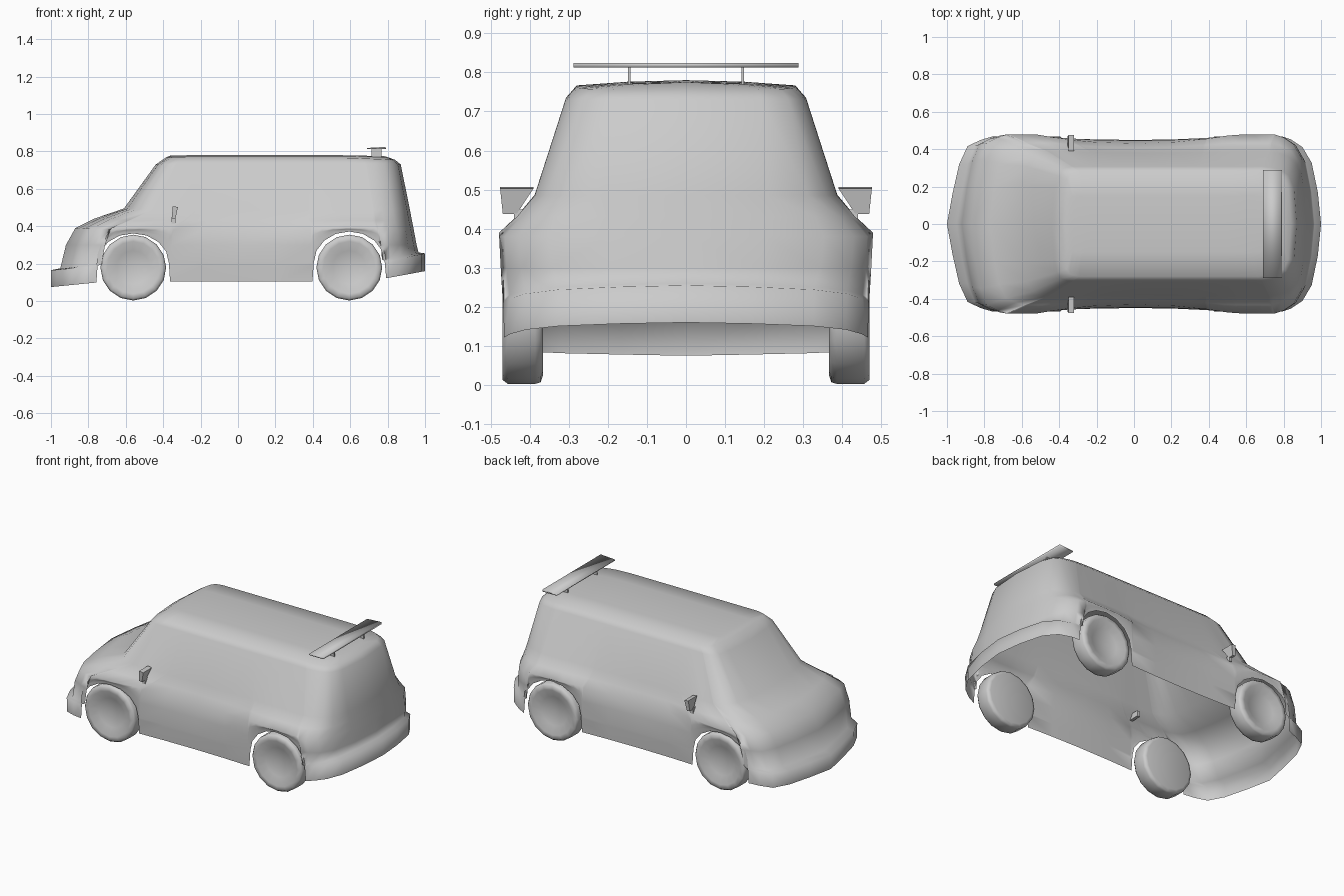
import bpy, bmesh, math
from mathutils import Matrix, Vector

if "Cube" in bpy.data.objects:
    bpy.data.objects.remove(bpy.data.objects["Cube"])

grey = bpy.data.materials.new("plain_grey")
GREY = (0.6, 0.6, 0.6, 1)
grey.diffuse_color = GREY
grey.use_nodes = True
grey.node_tree.nodes["Principled BSDF"].inputs["Base Color"].default_value = GREY

AXLES = (-0.56, 0.595)
WHEEL_Z = 0.179


def make_object(name, bm, angle):
    mesh = bpy.data.meshes.new(name)
    bm.to_mesh(mesh)
    bm.free()
    mesh.materials.append(grey)
    obj = bpy.data.objects.new(name, mesh)
    bpy.context.collection.objects.link(obj)
    bpy.ops.object.select_all(action='DESELECT')
    obj.select_set(True)
    bpy.context.view_layer.objects.active = obj
    bpy.ops.object.shade_smooth_by_angle(angle=math.radians(angle))
    return obj


def mirror_y(obj):
    mod = obj.modifiers.new("mirror", 'MIRROR')
    mod.use_axis = (False, True, False)
    mod.merge_threshold = 0.001


def box(name, size, location, taper=None, tilt=0, angle=30):
    bm = bmesh.new()
    bmesh.ops.create_cube(bm, size=1)
    for v in bm.verts:
        if taper:
            taper(v.co)
        v.co = Vector(a * b for a, b in zip(v.co, size))
    bmesh.ops.rotate(bm, verts=bm.verts, matrix=Matrix.Rotation(tilt, 3, 'Y'))
    bmesh.ops.translate(bm, verts=bm.verts, vec=location)
    return make_object(name, bm, angle)


# Body columns: (x, width share, wheel arch height), nose to tail
def flank(x, arch=0):
    return (x, 1.0, arch)


def arch_columns(cx, rise):
    half, steps = 0.197, 8
    cols = [flank(cx - half)]
    for i in range(steps + 1):
        a = math.pi * (1 - i / steps)
        cols.append(flank(cx + 0.19 * math.cos(a), 0.205 + rise * math.sin(a)))
    return cols + [flank(cx + half)]


nose = [(-1, 0, 0), (-0.97, 0.35, 0), (-0.935, 0.68, 0), (-0.89, 0.89, 0), (-0.82, 0.96, 0)]
tail = [(0.84, 0.965, 0), (0.9, 0.88, 0), (0.95, 0.7, 0), (0.983, 0.36, 0), (1, 0, 0)]
columns = (nose + arch_columns(AXLES[0], 0.157) + [flank(x) for x in (-0.2, 0.02, 0.22)]
           + arch_columns(AXLES[1], 0.167) + tail)

# Body levels: front x, rear x, half width, z front, z side, z rear, waist pinch, squareness
levels = [
    (-1, 1, 0.465, 0.075, 0.105, 0.16, 0.04, 1),
    (-1, 1, 0.468, 0.165, 0.19, 0.255, 0.04, 1),
    (-0.95, 0.965, 0.468, 0.175, 0.205, 0.26, 0.04, 1),
    (-0.92, 0.955, 0.474, 0.3, 0.3, 0.3, 0.06, 0.9),
    (-0.87, 0.94, 0.478, 0.39, 0.38, 0.38, 0.1, 0.85),
    (-0.77, 0.93, 0.433, 0.44, 0.43, 0.43, 0.06, 0.75),
    (-0.61, 0.92, 0.387, 0.495, 0.485, 0.485, 0.02, 0.6),
    (-0.44, 0.87, 0.307, 0.73, 0.735, 0.73, 0, 0.45),
    (-0.385, 0.84, 0.28, 0.768, 0.766, 0.755, 0, 0.4),
    (-0.37, 0.8, 0.15, 0.775, 0.776, 0.77, 0, 0.4),
    (-0.36, 0.78, 0, 0.778, 0.78, 0.775, 0, 1),
]
BELT = 4


def body_point(column, index):
    cx, share, arch = column
    xf, xr, half, zf, zs, zr, pinch, square = levels[index]
    power = 2 if xf < -0.8 else 1
    shift = (xf + 1) if cx < 0 else (xr - 1)
    x = cx + shift * abs(cx) ** power
    waist = 1 - pinch * max(0, 1 - (cx / 0.55) ** 2)
    y = half * share ** square * waist
    t = max(0, (abs(cx) - 0.7) / 0.3)
    z = zs + ((zf if cx < 0 else zr) - zs) * t
    # Above an arch the lower levels spread evenly up to the belt line
    if arch and index <= BELT:
        z = arch + (0.39 - arch) * index / BELT
    return x, y, z


bm = bmesh.new()
grid = [[bm.verts.new(body_point(c, i)) for i in range(len(levels))] for c in columns]
for a, b in zip(grid, grid[1:]):
    for i in range(len(levels) - 1):
        bm.faces.new((a[i], a[i + 1], b[i + 1], b[i]))
bmesh.ops.remove_doubles(bm, verts=bm.verts, dist=0.0005)
mirror_y(make_object("body_shell", bm, 120))


# Wheels: turned profile of (radius, distance outward)
PROFILE = [(0, 0), (0.155, 0), (0.172, 0.006), (0.176, 0.02), (0.176, 0.09),
           (0.166, 0.103), (0.14, 0.103), (0.09, 0.082), (0, 0.07)]


def wheel(name, x):
    bm = bmesh.new()
    verts = [bm.verts.new((r, 0.366 + d, 0)) for r, d in PROFILE]
    edges = [bm.edges.new(pair) for pair in zip(verts, verts[1:])]
    bmesh.ops.spin(bm, geom=verts + edges, cent=(0, 0, 0), axis=(0, 1, 0),
                   angle=math.tau, steps=16)
    bmesh.ops.remove_doubles(bm, verts=bm.verts, dist=0.0005)
    bmesh.ops.recalc_face_normals(bm, faces=bm.faces)
    bmesh.ops.translate(bm, verts=bm.verts, vec=(x, 0, WHEEL_Z))
    mirror_y(make_object(name, bm, 120))


wheel("front_wheels", AXLES[0])
wheel("rear_wheels", AXLES[1])


# Door mirrors, with the lower inner corner cut away
def mirror_taper(co):
    if co.z < 0:
        co.y = 0.42 if co.y > 0 else 0
        co.x *= 0.7


mirror_y(box("door_mirrors", (0.028, 0.085, 0.066), (-0.34, 0.433, 0.472), mirror_taper, 0.15))
mirror_y(box("mirror_stalks", (0.02, 0.07, 0.035), (-0.345, 0.405, 0.432)))


# Roof spoiler on two thin posts
def spoiler_taper(co):
    if co.x < 0:
        co.z *= 0.5


box("spoiler_blade", (0.1, 0.575, 0.012), (0.74, 0, 0.817), spoiler_taper, -0.03, 120)
mirror_y(box("spoiler_posts", (0.055, 0.006, 0.05), (0.74, 0.145, 0.788)))
